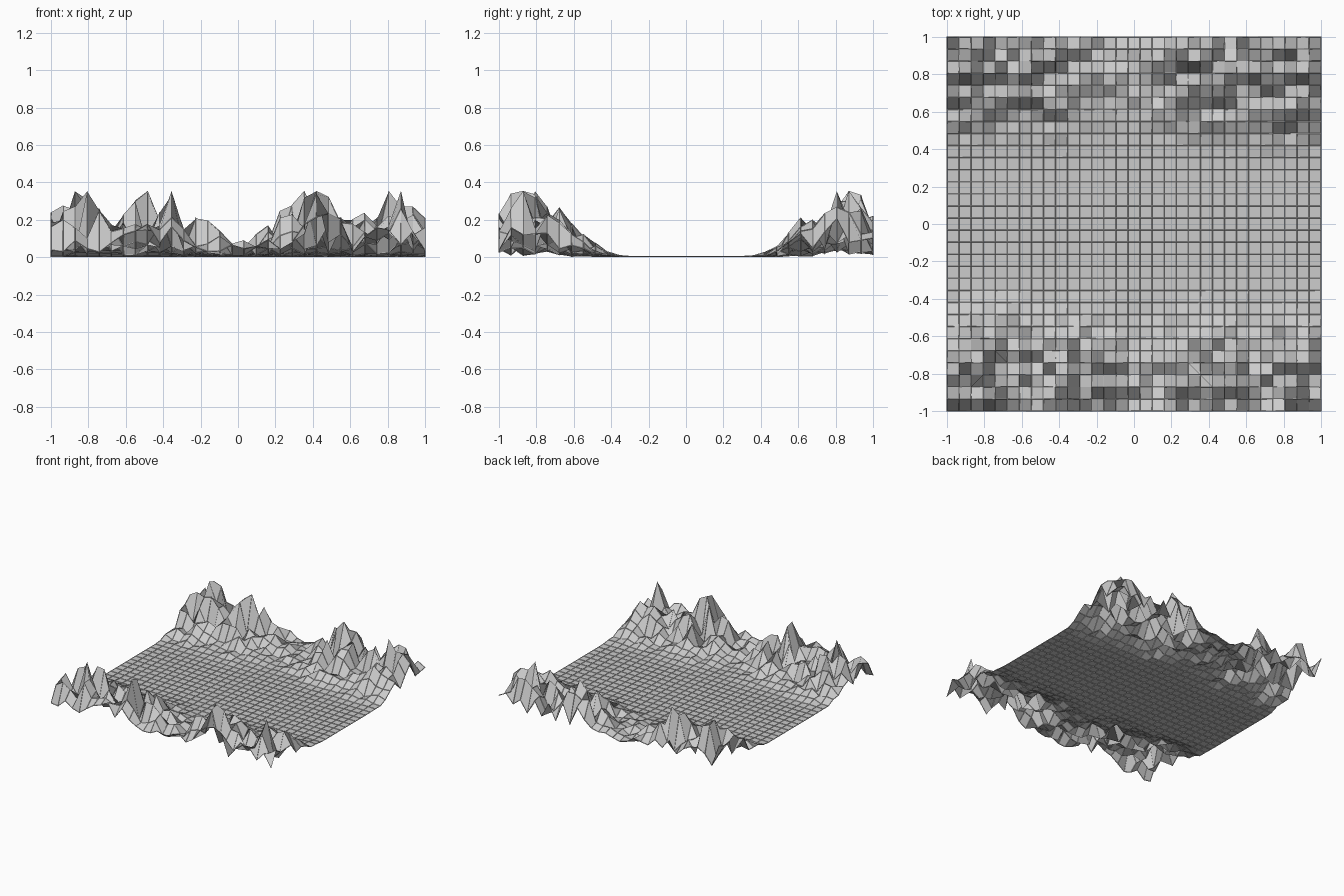
import bpy, bmesh, math, random

if "Cube" in bpy.data.objects:
    bpy.data.objects.remove(bpy.data.objects["Cube"])

random.seed(4)
N = 31                 # cells per side
TOP = 0.355            # summit height
SPREAD = 0.19          # width of each mountain
WIRE = 0.006           # thickness of the grid lines

# summits of the two mountain ranges, back then front
peaks = [(-0.871, 0.871), (-0.484, 0.871), (0.355, 0.871), (0.806, 0.806),
         (-0.806, -0.806), (-0.355, -0.871), (0.419, -0.871), (0.871, -0.871)]


def height(x, y):
    d = min(math.hypot(x - px, y - py) for px, py in peaks)
    if d < 0.03:
        return TOP - WIRE
    env = TOP * math.exp(-d * d / (2 * SPREAD ** 2))
    # low foothills joining the mountains
    env = max(env, 0.09 * math.exp(-((abs(y) - 0.85) / 0.2) ** 2))
    # valley floor stays level
    fade = min(1, max(0, (abs(y) - 0.28) / 0.22))
    # ragged slopes
    return env * fade * random.uniform(0.06, 1.0)


# valley grid with a jagged range along the front and back
bm = bmesh.new()
bmesh.ops.create_grid(bm, x_segments=N, y_segments=N, size=1)
for v in bm.verts:
    v.co.z = height(v.co.x, v.co.y) + WIRE / 2
mesh = bpy.data.meshes.new("mountain_valley")
bm.to_mesh(mesh)
bm.free()
terrain = bpy.data.objects.new("mountain_valley", mesh)
bpy.context.collection.objects.link(terrain)

# thin raised lines along every edge of the grid
lines = bpy.data.objects.new("grid_lines", mesh.copy())
bpy.context.collection.objects.link(lines)
wire = lines.modifiers.new("wire", 'WIREFRAME')
wire.thickness = WIRE
wire.use_even_offset = False
wire.use_boundary = True
wire.use_replace = True
